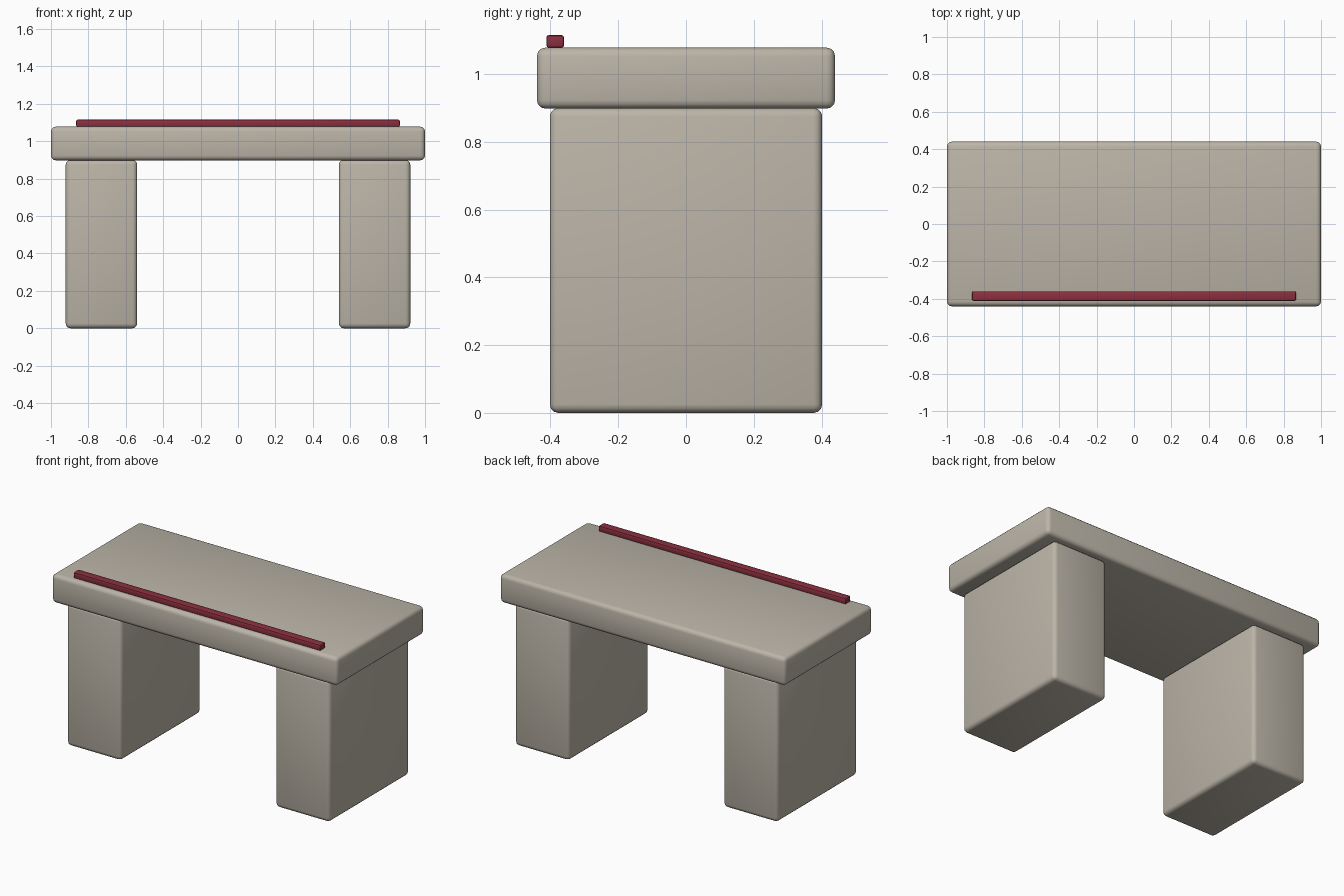
import bpy
import math

if "Cube" in bpy.data.objects:
    bpy.data.objects.remove(bpy.data.objects["Cube"])


def material(name, color):
    mat = bpy.data.materials.new(name)
    mat.diffuse_color = (*color, 1)
    mat.use_nodes = True
    mat.node_tree.nodes["Principled BSDF"].inputs["Base Color"].default_value = mat.diffuse_color
    return mat


def rounded_box(name, low, high, radius, mat, segments=3):
    """Box between two corners with rounded edges."""
    center = [(a + b) / 2 for a, b in zip(low, high)]
    bpy.ops.mesh.primitive_cube_add(size=1, location=center)
    obj = bpy.context.object
    obj.name = name
    obj.scale = [b - a for a, b in zip(low, high)]
    bpy.ops.object.transform_apply(location=False, rotation=False, scale=True)
    bevel = obj.modifiers.new("rounded_edges", 'BEVEL')
    bevel.width = radius
    bevel.segments = segments
    bpy.ops.object.modifier_apply(modifier=bevel.name)
    bpy.ops.object.shade_smooth_by_angle(angle=math.radians(40))
    obj.data.materials.append(mat)
    return obj


stone = material("stone", (0.50, 0.46, 0.39))
red = material("red", (0.26, 0.03, 0.05))

# Seat slab
rounded_box("seat_slab", (-1, -0.44, 0.898), (1, 0.44, 1.078), 0.025, stone)

# Two block legs
for side, name in ((-1, "left_leg"), (1, "right_leg")):
    x = side * 0.73
    rounded_box(name, (x - 0.191, -0.402, 0), (x + 0.191, 0.402, 0.9), 0.025, stone)

# Red strip along the front edge
rounded_box("front_strip", (-0.865, -0.412, 1.078), (0.865, -0.36, 1.115), 0.007, red, 2)
